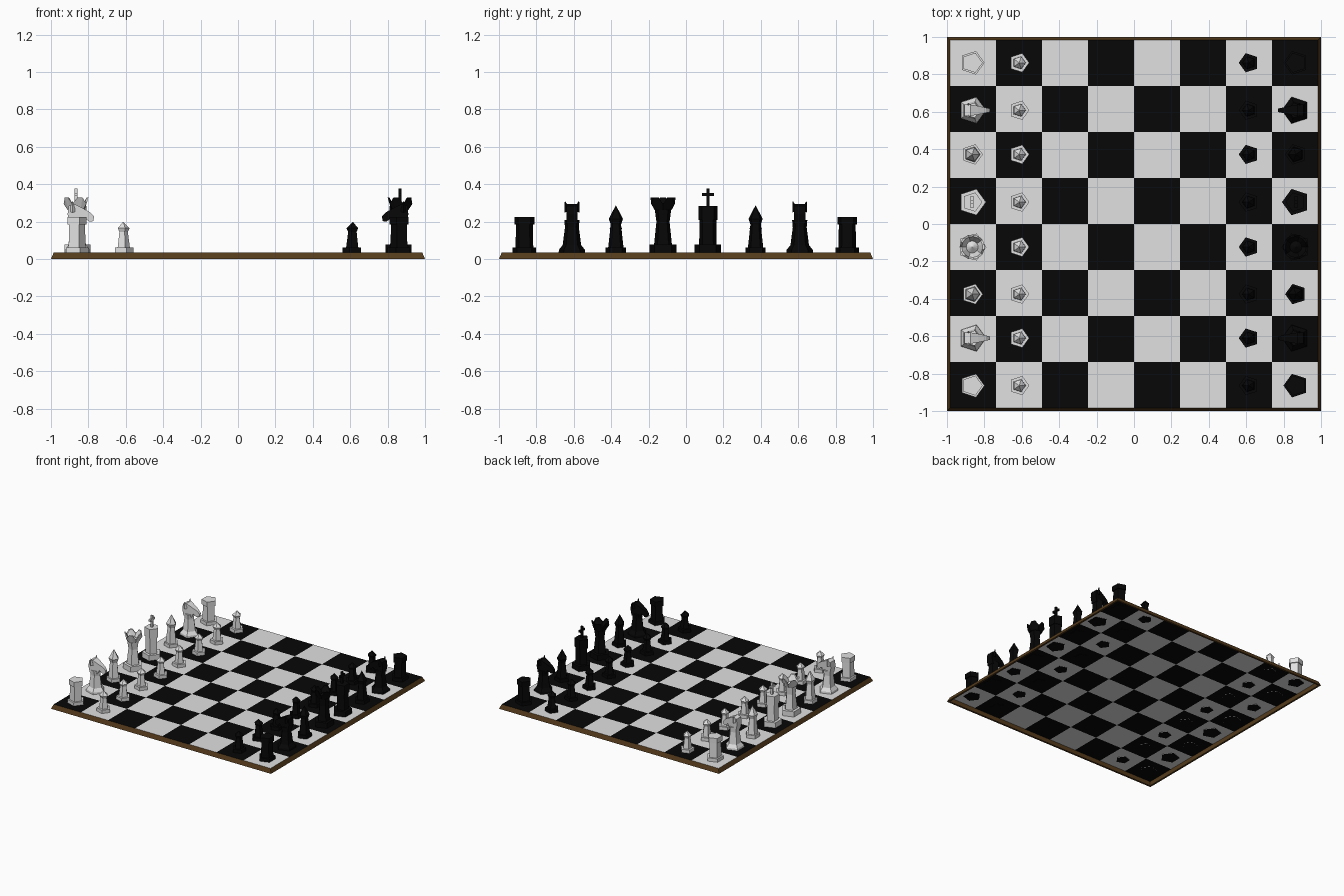
import bpy, bmesh, math
from mathutils import Matrix

if "Cube" in bpy.data.objects:
    bpy.data.objects.remove(bpy.data.objects["Cube"])

TOP = 0.035      # playing surface height
HALF = 0.985     # half size of the chequered area
CELL = HALF / 4


def material(name, rgb):
    m = bpy.data.materials.new(name)
    m.diffuse_color = (*rgb, 1)
    m.use_nodes = True
    m.node_tree.nodes["Principled BSDF"].inputs["Base Color"].default_value = m.diffuse_color
    return m


light = material("light_ivory", (0.75, 0.75, 0.75))
dark = material("dark_ebony", (0.002, 0.002, 0.002))
brown = material("brown_wood", (0.09, 0.044, 0.011))


def finish(bm, name, mats, loc=(0, 0, 0)):
    me = bpy.data.meshes.new(name)
    bm.to_mesh(me)
    bm.free()
    for m in mats:
        me.materials.append(m)
    ob = bpy.data.objects.new(name, me)
    ob.location = loc
    bpy.context.collection.objects.link(ob)
    return ob


def skin(bm, a, b):
    n = len(a)
    for i in range(n):
        j = (i + 1) % n
        bm.faces.new((a[i], a[j], b[j], b[i]))


def turned(bm, profile, n=5):
    """Faceted turned solid from (radius, z) pairs, dark felt underneath."""
    rings = [[bm.verts.new((r * math.cos(k * math.tau / n),
                            r * math.sin(k * math.tau / n), z))
              for k in range(n)] for r, z in profile]
    for a, b in zip(rings, rings[1:]):
        skin(bm, a, b)
    felt = bm.faces.new(rings[0][::-1])
    felt.material_index = 1
    if profile[-1][0] > 0:
        bm.faces.new(rings[-1])


def box(bm, centre, size):
    bmesh.ops.create_cube(bm, size=1, matrix=Matrix.Translation(centre)
                          @ Matrix.Diagonal((*size, 1)))


def crown(bm):
    """Open flared crown with five flat-topped petals split by notches."""
    def ring(r, z, dip=0.0):
        angles = [math.radians(24 * k - 12) for k in range(15)]
        return [bm.verts.new((r * math.cos(a), r * math.sin(a),
                              z - (dip if k % 3 == 2 else 0)))
                for k, a in enumerate(angles)]
    low = ring(0.046, 0.262)
    rim = ring(0.067, 0.330, 0.035)
    inner = ring(0.056, 0.328, 0.035)
    floor = ring(0.032, 0.275)
    for a, b in ((low, rim), (rim, inner), (inner, floor)):
        skin(bm, a, b)
    bm.faces.new(low[::-1])
    tip = bm.verts.new((0, 0, 0.300))
    for i in range(15):
        bm.faces.new((floor[i], floor[(i + 1) % 15], tip))


def horse_head(bm):
    """Side profile extruded in y, narrowing toward the muzzle, plus ears."""
    prof = [(-0.036, 0.19), (-0.046, 0.24), (-0.04, 0.285), (-0.01, 0.295),
            (0.03, 0.275), (0.075, 0.25), (0.095, 0.228), (0.092, 0.203),
            (0.07, 0.2), (0.045, 0.222), (0.03, 0.19)]
    sides = []
    for s in (-1, 1):
        sides.append([bm.verts.new((x, s * (0.03 - 0.22 * max(0, x)), z))
                      for x, z in prof])
    skin(bm, *sides)
    bm.faces.new(sides[0][::-1])
    bm.faces.new(sides[1])
    for s in (-1, 1):
        bmesh.ops.create_cone(
            bm, cap_ends=True, segments=4, radius1=0.017, radius2=0.003,
            depth=0.055, matrix=Matrix.Translation((-0.02, s * 0.03, 0.28))
            @ Matrix.Rotation(-s * 0.25, 4, 'X'))


B = TOP - 0.002
PROFILES = {
    "pawn": [(0.054, B), (0.054, 0.062), (0.036, 0.062), (0.025, 0.145),
             (0.035, 0.165), (0, 0.2)],
    "rook": [(0.066, B), (0.066, 0.062), (0.050, 0.062), (0.047, 0.185),
             (0.056, 0.185), (0.056, 0.225)],
    "knight": [(0.075, B), (0.073, 0.05), (0.052, 0.075), (0.039, 0.17),
               (0.043, 0.21)],
    "bishop": [(0.057, B), (0.057, 0.062), (0.043, 0.062), (0.029, 0.185),
               (0.040, 0.215), (0, 0.288)],
    "queen": [(0.076, B), (0.076, 0.078), (0.050, 0.078), (0.037, 0.2),
              (0.046, 0.262)],
    "king": [(0.074, B), (0.074, 0.078), (0.049, 0.078), (0.047, 0.21),
             (0.054, 0.21), (0.054, 0.283)],
}


def piece(kind, label, mat, x, y, facing):
    bm = bmesh.new()
    turned(bm, PROFILES[kind])
    if kind == "queen":
        crown(bm)
    elif kind == "knight":
        horse_head(bm)
    elif kind == "king":   # cross finial
        box(bm, (0, 0, 0.328), (0.016, 0.016, 0.1))
        box(bm, (0, 0, 0.345), (0.016, 0.064, 0.016))
    bmesh.ops.remove_doubles(bm, verts=bm.verts, dist=1e-5)
    bmesh.ops.scale(bm, vec=(facing, 1, 1), verts=bm.verts)
    bmesh.ops.recalc_face_normals(bm, faces=bm.faces)
    finish(bm, f"{label}_{kind}", (mat, dark), (x, y, 0))


# chequered playing surface
bm = bmesh.new()
grid = [[bm.verts.new((-HALF + i * CELL, -HALF + j * CELL, TOP))
         for j in range(9)] for i in range(9)]
for i in range(8):
    for j in range(8):
        f = bm.faces.new((grid[i][j], grid[i + 1][j],
                          grid[i + 1][j + 1], grid[i][j + 1]))
        f.material_index = (i + j) % 2
finish(bm, "board_squares", (dark, light))

# bevelled wooden frame
bm = bmesh.new()
loops = [[bm.verts.new((sx * h, sy * h, z))
          for sx, sy in ((-1, -1), (1, -1), (1, 1), (-1, 1))]
         for h, z in ((1.0, 0.0), (HALF, TOP), (HALF, 0.0))]
for k in range(3):
    skin(bm, loops[k], loops[(k + 1) % 3])
bmesh.ops.recalc_face_normals(bm, faces=bm.faces)
finish(bm, "board_frame", (brown,))

# both armies, facing each other along x
BACK_ROW = {-0.864: "rook", -0.61: "knight", -0.375: "bishop", -0.123: "queen",
            0.117: "king", 0.372: "bishop", 0.608: "knight", 0.862: "rook"}
for label, mat, facing in (("light", light, 1), ("dark", dark, -1)):
    for y, kind in BACK_ROW.items():
        piece(kind, label, mat, -0.865 * facing, y, facing)
        piece("pawn", label, mat, -0.614 * facing, y, facing)
